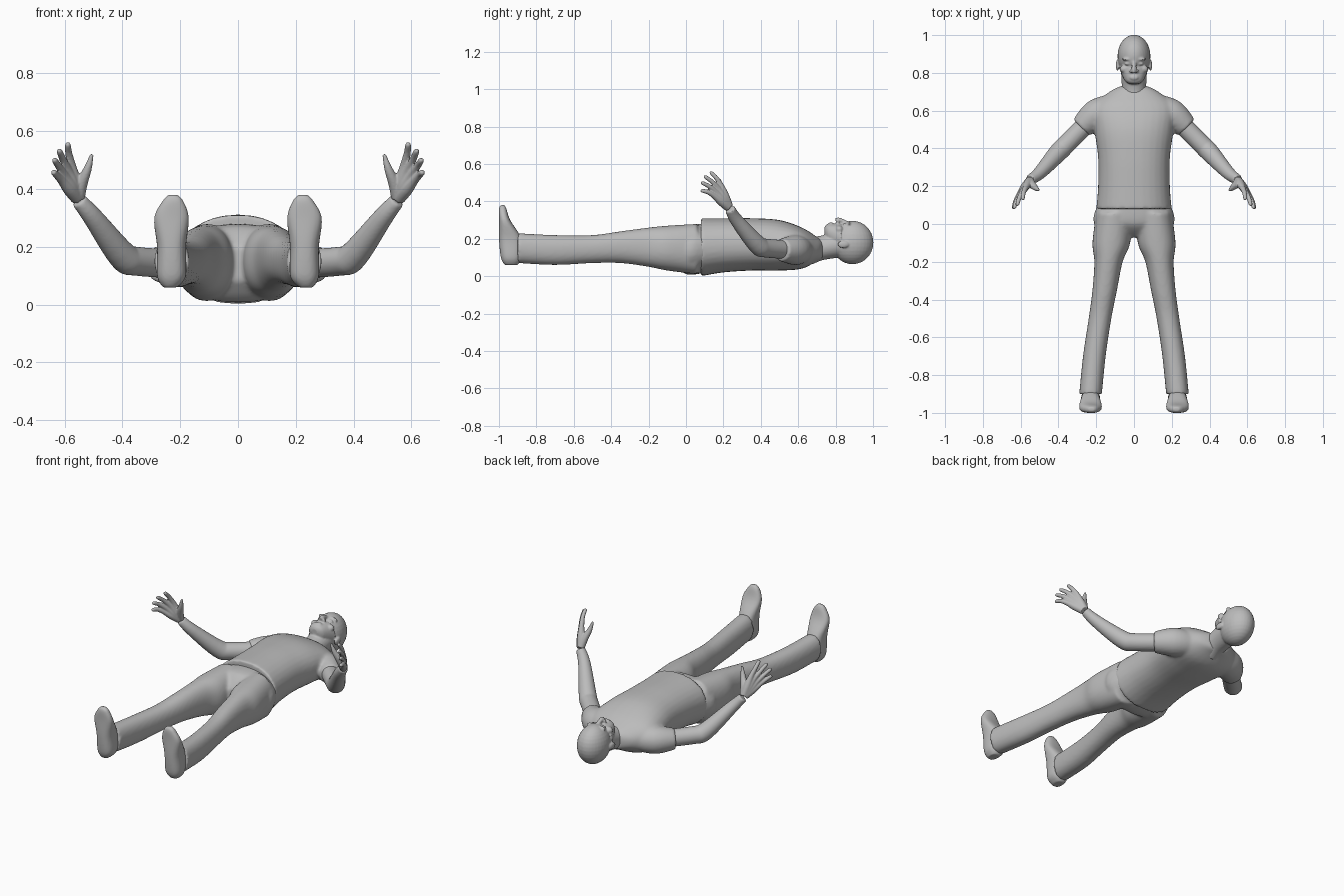
import bpy, bmesh, math
from mathutils import Vector

cube = bpy.data.objects.get("Cube")
if cube:
    bpy.data.objects.remove(cube)

colour = (0.5, 0.5, 0.5, 1)
grey = bpy.data.materials.new("plain grey")
grey.use_nodes = True
grey.diffuse_color = colour
grey.node_tree.nodes["Principled BSDF"].inputs["Base Color"].default_value = colour
SIDES = 32
ANGLES = [k * math.tau / SIDES for k in range(SIDES)]


def spline(p, q, r, u, t):
    """Catmull-Rom value between q and r."""
    return q + t / 2 * (r - p + t * (2 * p - 5 * q + 4 * r - u + t * (3 * (q - r) + u - p)))


def smooth_rows(rows, steps=5):
    """Add in-between rows of numbers along a smooth curve."""
    padded = [rows[0], *rows, rows[-1]]
    result = []
    for four in zip(padded, padded[1:], padded[2:], padded[3:]):
        for step in range(steps):
            result.append([spline(*values, step / steps) for values in zip(*four)])
    return result + [list(rows[-1])]


def skin(bm, rings):
    """Join rings of points into one closed skin."""
    rings = [[bm.verts.new(point) for point in ring] for ring in rings]
    for lower, upper in zip(rings, rings[1:]):
        for i in range(SIDES):
            bm.faces.new((lower[i - 1], lower[i], upper[i], upper[i - 1]))
    bm.faces.new(rings[0][::-1])
    bm.faces.new(rings[-1])


def rounded(value, power):
    return math.copysign(abs(value) ** power, value)


def loft(bm, rows, upright=False, side=1, power=0.9):
    """Rounded sections; row = position, x low, x high, other low, other high."""
    rings = []
    for position, x_low, x_high, low, high in smooth_rows(rows):
        ring = []
        for angle in ANGLES:
            across = rounded(math.cos(angle), power)
            along = rounded(math.sin(angle), power)
            x = side * (x_low + x_high + across * (x_high - x_low)) / 2
            other = (low + high + along * (high - low)) / 2
            ring.append((x, other, position) if upright else (x, position, other))
        rings.append(ring)
    skin(bm, rings)


def centred_loft(bm, rows):
    """Sections on the middle line; row = y, half width, z low, z high."""
    loft(bm, [(y, -width, width, low, high) for y, width, low, high in rows])


def tube(bm, rows, side=1):
    """Limb along a path; row = x, y, z, radius."""
    rows = smooth_rows(rows)
    points = [Vector((side * x, y, z)) for x, y, z, radius in rows]
    rings = []
    for i, point in enumerate(points):
        following = points[min(i + 1, len(points) - 1)]
        tangent = (following - points[max(i - 1, 0)]).normalized()
        u = tangent.cross(Vector((0, 0, 1))).normalized()
        v = u.cross(tangent)
        radius = rows[i][-1]
        rings.append([point + radius * (u * math.cos(a) + v * math.sin(a)) for a in ANGLES])
    skin(bm, rings)


def ball(bm, centre, radii):
    made = bmesh.ops.create_uvsphere(bm, u_segments=SIDES, v_segments=SIDES // 2, radius=1)["verts"]
    bmesh.ops.scale(bm, vec=radii, verts=made)
    bmesh.ops.translate(bm, vec=centre, verts=made)


def finish(name, bm, voxel, rounds):
    """Fuse the overlapping skins into one smooth part."""
    bmesh.ops.recalc_face_normals(bm, faces=bm.faces)
    mesh = bpy.data.meshes.new(name)
    bm.to_mesh(mesh)
    bm.free()
    mesh.materials.append(grey)
    part = bpy.data.objects.new(name, mesh)
    bpy.context.collection.objects.link(part)
    fuse = part.modifiers.new("fuse", "REMESH")
    fuse.mode = "VOXEL"
    fuse.voxel_size = voxel
    fuse.use_smooth_shade = True
    soften = part.modifiers.new("soften", "SMOOTH")
    soften.iterations = rounds


# Shirt: torso and short sleeves
bm = bmesh.new()
centred_loft(bm, [(0.08, 0.2, 0, 0.31), (0.2, 0.19, 0.02, 0.31), (0.35, 0.19, 0.03, 0.31),
                  (0.5, 0.21, 0.03, 0.3), (0.62, 0.22, 0.04, 0.26), (0.7, 0.13, 0.08, 0.21),
                  (0.73, 0.07, 0.09, 0.19)])
for side in (1, -1):
    tube(bm, [(0.11, 0.62, 0.14, 0.07), (0.2, 0.58, 0.14, 0.08), (0.28, 0.51, 0.14, 0.06)], side)
finish("shirt", bm, 0.009, 6)

# Trousers: hips and two legs
bm = bmesh.new()
centred_loft(bm, [(0.11, 0.19, 0.02, 0.28), (0, 0.21, 0.01, 0.27), (-0.07, 0.06, 0.08, 0.2)])
for side in (1, -1):
    loft(bm, [(0.06, 0.01, 0.2, 0.01, 0.28), (-0.1, 0.02, 0.22, 0.03, 0.27),
              (-0.2, 0.06, 0.21, 0.05, 0.26), (-0.35, 0.09, 0.22, 0.07, 0.24),
              (-0.5, 0.12, 0.24, 0.07, 0.22), (-0.7, 0.15, 0.27, 0.06, 0.22),
              (-0.9, 0.17, 0.29, 0.07, 0.23)], side=side)
finish("trousers", bm, 0.009, 6)

# Head: skull, neck, jaw, lips and nose
bm = bmesh.new()
ball(bm, (0, 0.89, 0.18), (0.087, 0.112, 0.116))
tube(bm, [(0, 0.66, 0.14, 0.08), (0, 0.72, 0.15, 0.065), (0, 0.82, 0.17, 0.07)])
centred_loft(bm, [(0.74, 0.02, 0.22, 0.26), (0.76, 0.05, 0.18, 0.28), (0.83, 0.08, 0.13, 0.28)])
ball(bm, (0, 0.775, 0.28), (0.024, 0.013, 0.008))
tube(bm, [(0, 0.87, 0.28, 0.01), (0, 0.82, 0.3, 0.013), (0, 0.8, 0.3, 0.01)])
# Nostrils, eyes, brows, cheeks and ears
for side in (1, -1):
    ball(bm, (side * 0.014, 0.81, 0.29), (0.011, 0.01, 0.01))
    ball(bm, (side * 0.034, 0.848, 0.272), (0.016, 0.008, 0.013))
    ball(bm, (side * 0.034, 0.872, 0.276), (0.03, 0.008, 0.016))
    ball(bm, (side * 0.05, 0.82, 0.25), (0.025, 0.02, 0.02))
    ball(bm, (side * 0.087, 0.84, 0.17), (0.009, 0.03, 0.02))
finish("head", bm, 0.005, 3)

wrist = Vector((0.55, 0.235, 0.36))
knuckles = Vector((0.575, 0.19, 0.48)), Vector((0.61, 0.15, 0.43))
tips = Vector((0.59, 0.13, 0.56)), Vector((0.64, 0.08, 0.46))
reach = Vector((0.016, -0.018, 0.012))
bend = Vector((0.003, 0.003, 0.004))

for side, label in ((1, "left"), (-1, "right")):
    # Arm from sleeve to wrist
    bm = bmesh.new()
    tube(bm, [(0.2, 0.58, 0.14, 0.05), (0.35, 0.43, 0.15, 0.05), (0.4, 0.38, 0.17, 0.05),
              (0.5, 0.27, 0.3, 0.035), wrist.to_tuple() + (0.027,)], side)
    finish(label + "_arm", bm, 0.006, 4)

    # Hand: palm bones fan out from the wrist into four fingers
    bm = bmesh.new()
    for finger in range(4):
        share = finger / 3
        knuckle = knuckles[0].lerp(knuckles[1], share)
        tip = tips[0].lerp(tips[1], share) + reach * math.sin(share * math.pi)
        root = wrist.lerp(knuckle, 0.1)
        tube(bm, [(*root, 0.022), (*root.lerp(knuckle, 0.5), 0.022), (*knuckle, 0.015),
                  (*(knuckle.lerp(tip, 0.5) + bend), 0.012),
                  (*knuckle.lerp(tip, 0.9), 0.01), (*tip, 0.004)], side)
    # Thumb
    tube(bm, [(0.55, 0.23, 0.37, 0.02), (0.54, 0.21, 0.42, 0.02),
              (0.52, 0.19, 0.47, 0.014), (0.505, 0.18, 0.52, 0.006)], side)
    finish(label + "_hand", bm, 0.004, 2)

    # Shoe with the sole facing the front
    bm = bmesh.new()
    loft(bm, [(0.06, 0.21, 0.26, -0.97, -0.9), (0.1, 0.18, 0.28, -0.99, -0.88),
              (0.2, 0.18, 0.28, -1, -0.88), (0.3, 0.17, 0.29, -1, -0.94),
              (0.36, 0.19, 0.26, -1, -0.96), (0.38, 0.21, 0.24, -0.99, -0.97)],
         upright=True, side=side, power=0.8)
    finish(label + "_shoe", bm, 0.006, 3)
